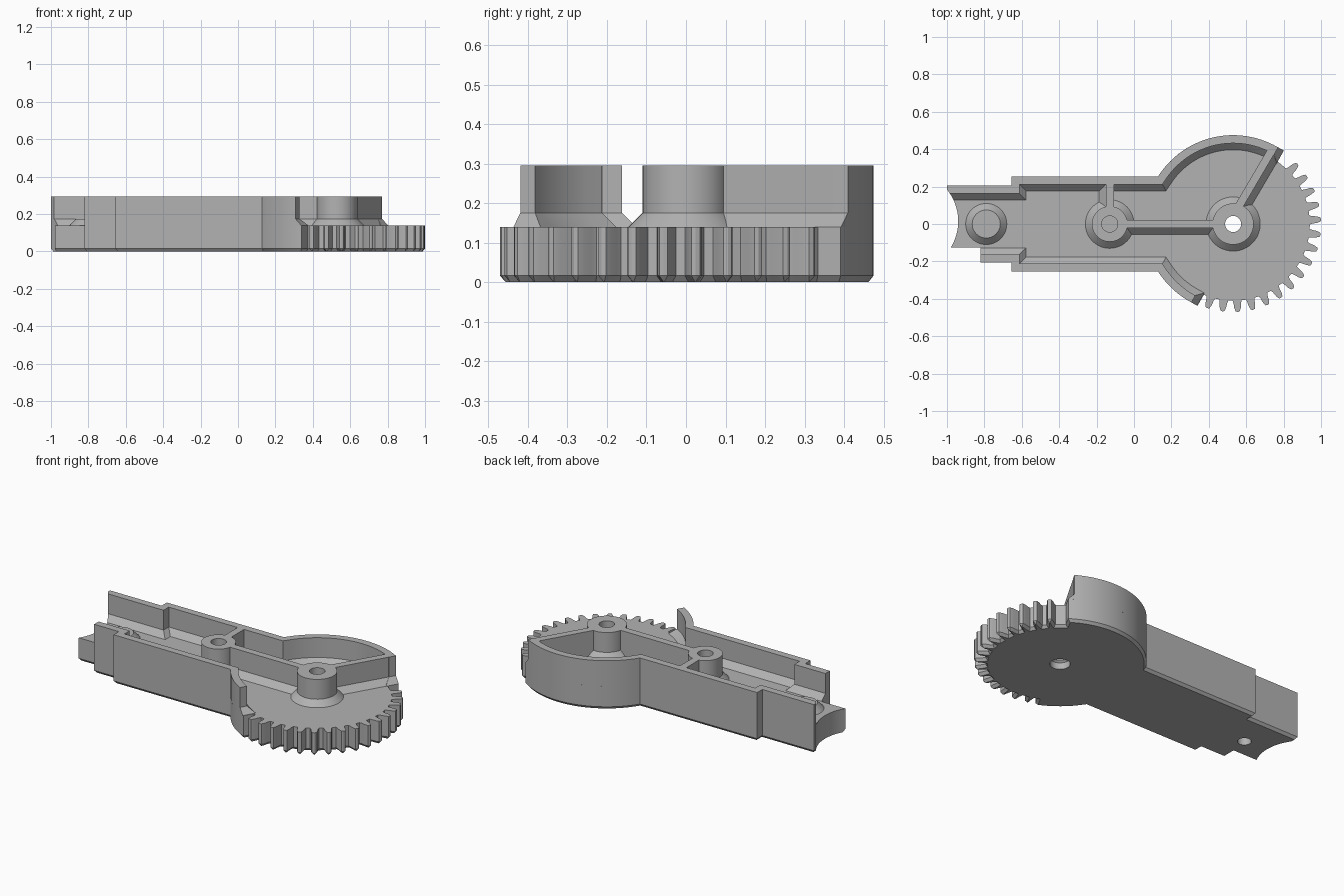
import bpy, bmesh
from math import sin, cos, radians, pi
from mathutils import Vector

old = bpy.data.objects.get("Cube")
if old:
    bpy.data.objects.remove(old, do_unlink=True)

FLOOR, FLARE_TOP, TOP = 0.14, 0.175, 0.295
WALL, FLARE = 0.043, 0.035
HUB = Vector((0.53, 0))
RIM = 0.475

grey = bpy.data.materials.new("grey plastic")
grey.use_nodes = True
grey.diffuse_color = (0.45, 0.45, 0.45, 1)
grey.node_tree.nodes["Principled BSDF"].inputs["Base Color"].default_value = (0.45, 0.45, 0.45, 1)


def finish(name, bm):
    bmesh.ops.recalc_face_normals(bm, faces=bm.faces)
    mesh = bpy.data.meshes.new(name)
    bm.to_mesh(mesh)
    bm.free()
    mesh.materials.append(grey)
    ob = bpy.data.objects.new(name, mesh)
    bpy.context.collection.objects.link(ob)
    return ob


def polar(r, deg):
    return HUB + Vector((r * cos(radians(deg)), r * sin(radians(deg))))


def arc(r, a, b, n):
    return [polar(r, a + (b - a) * i / n) for i in range(n + 1)]


def mitres(path, closed):
    """Inward (right-hand) mitre vector for each path point."""
    out, n = [], len(path)
    for i, p in enumerate(path):
        before = p - path[i - 1] if i or closed else None
        after = path[(i + 1) % n] - p if i < n - 1 or closed else None
        before, after = before or after, after or before
        n1 = Vector((before.y, -before.x)).normalized()
        n2 = Vector((after.y, -after.x)).normalized()
        out.append((n1 + n2) / max(1 + n1.dot(n2), 0.3))
    return out


def loft(name, rings, cap_rings=True):
    """Closed rings joined in order, with end caps or joined round."""
    bm = bmesh.new()
    rows = [[bm.verts.new(p) for p in ring] for ring in rings]
    pairs = list(zip(rows, rows[1:])) + ([] if cap_rings else [(rows[-1], rows[0])])
    for a, b in pairs:
        for i in range(len(a)):
            j = (i + 1) % len(a)
            bm.faces.new((a[i], a[j], b[j], b[i]))
    if cap_rings:
        bm.faces.new(rows[0])
        bm.faces.new(rows[-1])
    return finish(name, bm)


def wall(name, path, side=1, end_flare=0):
    """Wall with a sloped foot on its right-hand side; side=-1 mirrors in y."""
    profile = [(0, FLOOR), (0, FLARE_TOP), (0, TOP), (WALL, TOP),
               (WALL, FLARE_TOP), (WALL + FLARE, FLOOR)]
    tangent = (path[-1] - path[-2]).normalized()
    bm = bmesh.new()
    rows = []
    for i, (p, m) in enumerate(zip(path, mitres(path, False))):
        row = []
        for off, z in profile:
            q = p + m * off
            if i == len(path) - 1 and z == FLOOR:
                q = q + tangent * end_flare
            row.append(bm.verts.new((q.x, q.y * side, z)))
        rows.append(row)
    for a, b in zip(rows, rows[1:]):
        for i in range(6):
            j = (i + 1) % 6
            bm.faces.new((a[i], a[j], b[j], b[i]))
    for r in (rows[0], rows[-1]):
        bm.faces.new(r[1:5])
        bm.faces.new((r[0], r[1], r[4], r[5]))
    return finish(name, bm)


def turned(name, x, y, profile, tube=False, n=48):
    rings = [[(x + r * cos(2 * pi * i / n), y + r * sin(2 * pi * i / n), z)
              for i in range(n)] for r, z in profile]
    return loft(name, rings, not tube)


def cut(target, cutter):
    mod = target.modifiers.new("cut", 'BOOLEAN')
    mod.operation, mod.solver, mod.object = 'DIFFERENCE', 'EXACT', cutter
    bpy.context.view_layer.objects.active = target
    bpy.ops.object.modifier_apply(modifier=mod.name)


# Outline of the arm, clockwise, including the toothed sector
V = Vector
arm = [V((-0.655, 0.205)), V((-0.655, 0.255))]
tooth = [(3.4, 0.41), (2.7, 0.425), (2.2, 0.45), (1.3, 0.468)]
teeth = []
for k in range(16):
    a = 43 - 10 * k
    teeth += [polar(r, a + d) for d, r in tooth]
    teeth.append(polar(0.471, a))
    teeth += [polar(r, a - d) for d, r in reversed(tooth)]
outline = ([V((-1, 0.205))] + arm + arc(RIM, 147.5, 55.5, 28)
           + [polar(0.41, 54.5)] + teeth + [polar(0.41, -112.5)]
           + arc(RIM, -113.5, -147.5, 10)
           + [V((p.x, -p.y)) for p in reversed(arm)]
           + [V((-0.82, -0.205)), V((-0.82, -0.125)), V((-1, -0.125))])

# Base plate with a bevelled bottom edge
inset = [p + m * 0.013 for p, m in zip(outline, mitres(outline, True))]
base = loft("base_plate", [[(p.x, p.y, 0) for p in inset],
                           [(p.x, p.y, 0.016) for p in outline],
                           [(p.x, p.y, FLOOR) for p in outline]])

# Side walls that follow the outline
back = wall("back_wall", [V((-1, 0.205))] + arm + arc(RIM, 147.5, 59.6, 28), 1, FLARE)
front = wall("front_wall", [V((-0.82, 0.205))] + arm + arc(RIM, 147.5, 118, 10), -1, FLARE)

# Ribs between the posts and the walls
wall("long_rib", [V((-0.06, 0.022)), V((0.45, 0.022))])
wall("cross_rib", [V((-0.108, 0.06)), V((-0.108, 0.225))][::-1])
direction = V((cos(radians(59.6)), sin(radians(59.6))))
left = V((-direction.y, direction.x)) * WALL
wall("hub_rib", [HUB + left + direction * 0.08, HUB + left + direction * 0.44])

# Posts with sloped feet
for name, x, r in (("middle_post", -0.13, 0.095), ("hub_post", HUB.x, 0.11)):
    turned(name, x, 0, [(0.043, FLOOR), (0.043, TOP), (r, TOP),
                        (r, FLARE_TOP), (r + FLARE, FLOOR)], True)
turned("end_boss", -0.79, 0, [(0.11, FLOOR), (0.075, FLARE_TOP)])

# Holes and the hollow end
notch = turned("notch_cutter", -1.21, 0.015, [(0.27, -0.1), (0.27, 0.5)], n=96)
hub_hole = turned("hub_hole_cutter", HUB.x, 0, [(0.056, -0.1), (0.056, 0.04), (0.043, 0.05), (0.043, 0.2)])
end_hole = turned("end_hole_cutter", -0.79, 0, [(0.038, -0.1), (0.038, 0.125)])
for cutter in (notch, hub_hole, end_hole):
    cutter.hide_render = True
    cut(base, cutter)
cut(back, notch)
for cutter in (notch, hub_hole, end_hole):
    bpy.data.objects.remove(cutter, do_unlink=True)

# Smooth curved faces, keep hard edges
bpy.ops.object.select_all(action='DESELECT')
for ob in bpy.context.scene.objects:
    if ob.type == 'MESH' and grey.name in ob.data.materials:
        ob.select_set(True)
        bpy.context.view_layer.objects.active = ob
bpy.ops.object.shade_smooth_by_angle(angle=radians(30))
